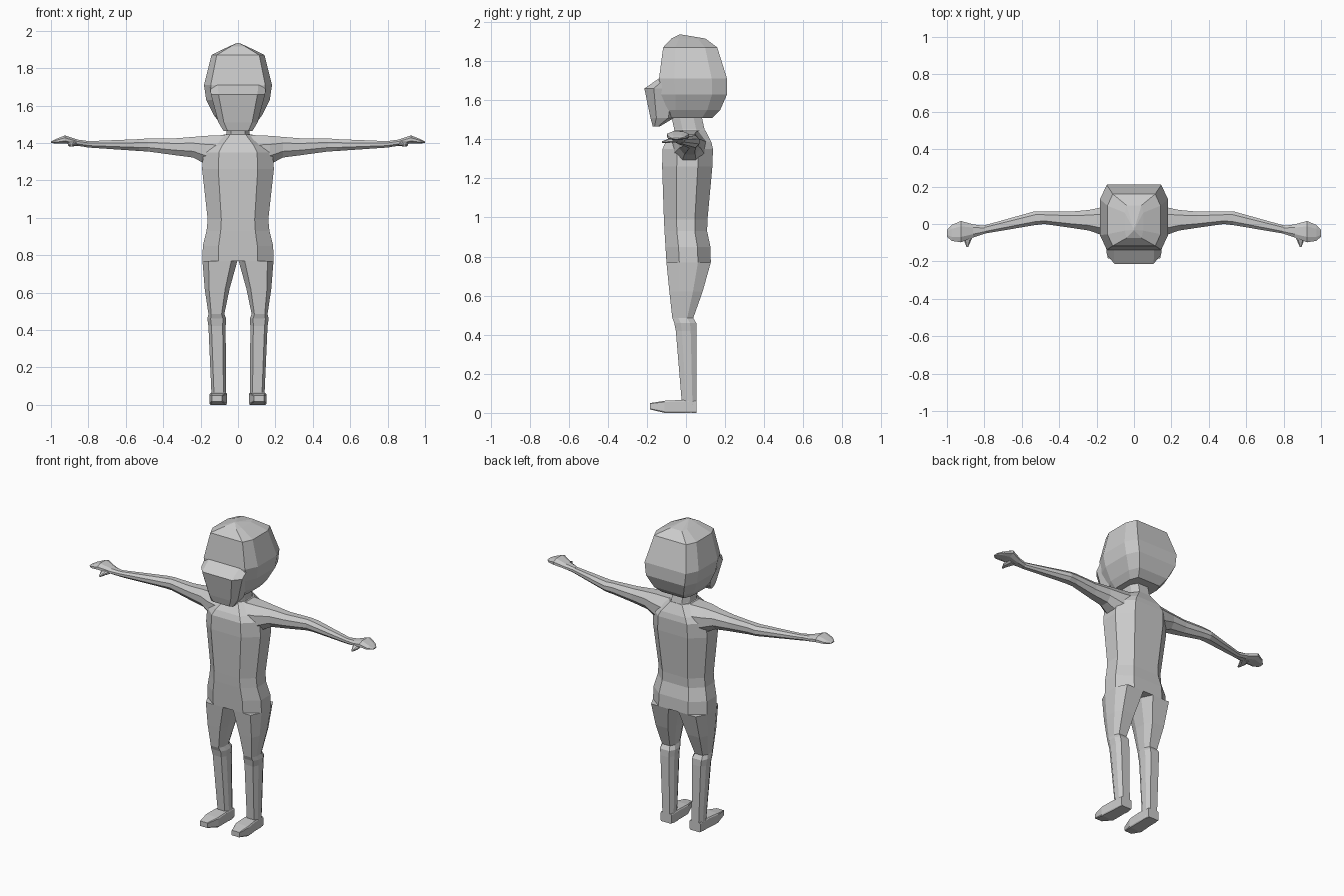
import bpy, bmesh

def loft(name, axis, rows, ku=0.6, kv=0.45, mirror=False):
    """Skin eight-sided rings (t, u0, u1, v0, v1) stacked along an axis."""
    bm = bmesh.new()
    rings = []
    for t, u0, u1, v0, v1 in rows:
        cu, cv, a, b = (u0 + u1) / 2, (v0 + v1) / 2, (u1 - u0) / 2, (v1 - v0) / 2
        outline = [(ku, -1), (1, -kv), (1, kv), (ku, 1),
                   (-ku, 1), (-1, kv), (-1, -kv), (-ku, -1)]
        ring = []
        for p, q in outline:
            u, v = cu + a * p, cv + b * q
            co = {'x': (t, u, v), 'y': (u, t, v), 'z': (u, v, t)}[axis]
            ring.append(bm.verts.new(co))
        rings.append(ring)
    for lo, hi in zip(rings, rings[1:]):
        for i in range(8):
            j = (i + 1) % 8
            bm.faces.new((lo[i], lo[j], hi[j], hi[i]))
    bm.faces.new(rings[0])
    bm.faces.new(rings[-1])
    bmesh.ops.recalc_face_normals(bm, faces=bm.faces)
    mesh = bpy.data.meshes.new(name)
    bm.to_mesh(mesh)
    bm.free()
    ob = bpy.data.objects.new(name, mesh)
    bpy.context.collection.objects.link(ob)
    if mirror:
        ob.modifiers.new("Mirror", 'MIRROR')
    return ob

def centred(rows):
    """Turn (z, half width, front y, back y) into full loft rows."""
    return [(z, -w, w, f, b) for z, w, f, b in rows]

# Head: faceted skull with a jutting face block
loft("head", 'z', centred([
    (1.51, 0.10, -0.10, 0.135), (1.55, 0.13, -0.12, 0.175),
    (1.63, 0.17, -0.13, 0.21), (1.71, 0.182, -0.138, 0.21),
    (1.87, 0.142, -0.117, 0.16), (1.915, 0.05, -0.075, 0.10),
    (1.935, 0.004, -0.035, -0.02)]), ku=0.8, kv=0.55)
loft("face", 'z', centred([
    (1.465, 0.078, -0.17, -0.135), (1.51, 0.105, -0.182, -0.06),
    (1.66, 0.145, -0.213, -0.02), (1.71, 0.15, -0.14, -0.02)]), ku=0.72, kv=0.5)
loft("neck", 'z', centred([
    (1.40, 0.08, -0.055, 0.115), (1.45, 0.062, -0.06, 0.095),
    (1.54, 0.06, -0.08, 0.075)]))

# Torso down to the crotch
loft("torso", 'z', centred([
    (0.77, 0.19, -0.10, 0.127), (0.85, 0.188, -0.105, 0.125),
    (0.93, 0.168, -0.11, 0.108), (0.99, 0.162, -0.113, 0.11),
    (1.26, 0.192, -0.122, 0.135), (1.35, 0.185, -0.12, 0.138),
    (1.385, 0.155, -0.105, 0.13), (1.445, 0.075, -0.06, 0.10)]), ku=0.55, kv=0.42)

# Arms, ending in flat mitten hands
loft("arm", 'x', [
    (0.07, -0.08, 0.11, 1.26, 1.442), (0.17, -0.06, 0.09, 1.285, 1.438),
    (0.24, -0.035, 0.075, 1.322, 1.432), (0.34, -0.02, 0.066, 1.335, 1.424),
    (0.48, 0.0, 0.066, 1.354, 1.424), (0.53, -0.006, 0.068, 1.357, 1.42),
    (0.81, -0.053, -0.01, 1.376, 1.409)], ku=0.5, kv=0.4, mirror=True)
loft("hand", 'x', [
    (0.80, -0.052, -0.01, 1.376, 1.41), (0.86, -0.072, -0.002, 1.385, 1.418),
    (0.925, -0.098, 0.016, 1.398, 1.44), (0.975, -0.09, -0.005, 1.397, 1.42),
    (1.0, -0.068, -0.032, 1.40, 1.407)], ku=0.5, kv=0.4, mirror=True)
loft("thumb", 'y', [
    (-0.04, 0.845, 0.905, 1.385, 1.415), (-0.085, 0.87, 0.91, 1.382, 1.405),
    (-0.122, 0.886, 0.896, 1.382, 1.39)], mirror=True)

# Legs with a knee band, and wedge feet
loft("leg", 'z', [
    (0.0, 0.062, 0.14, -0.03, 0.055), (0.06, 0.064, 0.142, -0.022, 0.055),
    (0.42, 0.066, 0.158, -0.052, 0.055), (0.46, 0.063, 0.164, -0.06, 0.053),
    (0.485, 0.073, 0.158, -0.07, 0.037), (0.62, 0.045, 0.178, -0.085, 0.085),
    (0.77, 0.003, 0.19, -0.10, 0.127)], ku=0.65, kv=0.42, mirror=True)
loft("foot", 'y', [
    (0.055, 0.064, 0.14, 0.0, 0.06), (-0.03, 0.06, 0.145, 0.0, 0.066),
    (-0.11, 0.06, 0.152, 0.0, 0.062), (-0.185, 0.085, 0.14, 0.018, 0.05)],
    ku=0.9, kv=0.8, mirror=True)
